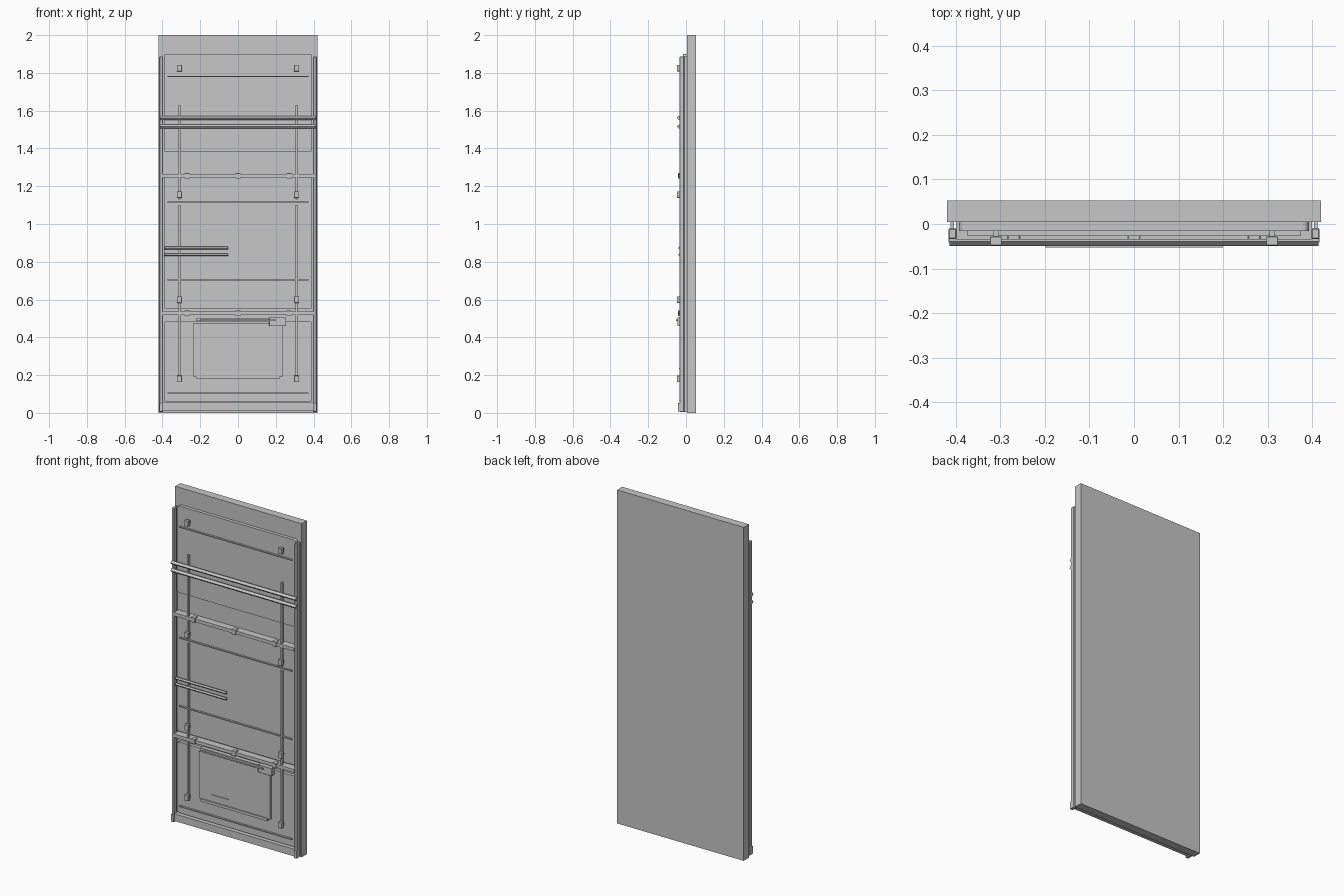
import bpy, bmesh, math

if "Cube" in bpy.data.objects:
    bpy.data.objects.remove(bpy.data.objects["Cube"])

grey = bpy.data.materials.new("light grey")
grey.diffuse_color = (0.57, 0.57, 0.57, 1)
grey.use_nodes = True
grey.node_tree.nodes["Principled BSDF"].inputs["Base Color"].default_value = grey.diffuse_color


def finish(name, bm):
    bmesh.ops.recalc_face_normals(bm, faces=bm.faces[:])
    me = bpy.data.meshes.new(name)
    bm.to_mesh(me)
    bm.free()
    me.materials.append(grey)
    ob = bpy.data.objects.new(name, me)
    bpy.context.collection.objects.link(ob)
    return ob


def box(name, x, y, z, bevel=0.0):
    """Box from (min, max) pairs."""
    bm = bmesh.new()
    bmesh.ops.create_cube(bm, size=1)
    for v in bm.verts:
        v.co = [a[0] + (c + 0.5) * (a[1] - a[0]) for a, c in zip((x, y, z), v.co)]
    if bevel:
        bmesh.ops.bevel(bm, geom=bm.edges[:], offset=bevel, segments=1, affect='EDGES')
    return finish(name, bm)


def rounded_panel(name, x, y, z, r=0.015, steps=4):
    """Upright panel with rounded corners in the xz plane."""
    bm = bmesh.new()
    corners = [(x[1] - r, z[1] - r), (x[0] + r, z[1] - r), (x[0] + r, z[0] + r), (x[1] - r, z[0] + r)]
    ring = []
    for i, (cx, cz) in enumerate(corners):
        for k in range(steps + 1):
            a = math.pi / 2 * (i + k / steps)
            ring.append(bm.verts.new((cx + r * math.cos(a), y[1], cz + r * math.sin(a))))
    face = bm.faces.new(ring)
    out = bmesh.ops.extrude_face_region(bm, geom=[face], use_keep_orig=True)
    for v in out["geom"]:
        if isinstance(v, bmesh.types.BMVert):
            v.co.y = y[0]
    return finish(name, bm)


def pointed_bar(name, x, z, h, back, shoulder, tip):
    """Bar along x with a pointed front."""
    profile = [(back, z - h), (back, z + h), (shoulder, z + h), (tip, z), (shoulder, z - h)]
    bm = bmesh.new()
    a, b = [[bm.verts.new((px, py, pz)) for py, pz in profile] for px in x]
    n = len(profile)
    bm.faces.new(a)
    bm.faces.new(b)
    for i in range(n):
        bm.faces.new((a[i], a[(i + 1) % n], b[(i + 1) % n], b[i]))
    return finish(name, bm)


# Main slab
box("slab", (-0.42, 0.42), (0.004, 0.053), (0, 2))

# Three raised panels
for name, z in (("upper_panel", (1.38, 1.90)), ("middle_panel", (0.55, 1.25)), ("lower_panel", (0.06, 0.485))):
    rounded_panel(name, (-0.393, 0.393), (-0.016, 0.004), z)

# Parts mirrored on both sides
for s, side in ((-1, "left"), (1, "right")):
    def mx(a, b):
        return tuple(sorted((s * a, s * b)))
    box(side + "_rail", mx(0.398, 0.417), (-0.034, -0.009), (0.005, 1.887), 0.003)
    box(side + "_rail_web", mx(0.404, 0.412), (-0.010, 0.005), (0.005, 1.887))
    box(side + "_rail_foot", mx(0.400, 0.416), (-0.042, -0.032), (0.008, 0.052))
    # Vertical rods
    for z in ((0.18, 0.52), (0.53, 1.10), (1.13, 1.63)):
        box(side + "_rod", mx(0.304, 0.315), (-0.033, -0.020), z)
    # Rod blocks with short stand-offs to the panel
    for z in (0.18, 0.60, 1.155, 1.825):
        box(side + "_block", mx(0.297, 0.323), (-0.048, -0.028), (z - 0.017, z + 0.017), 0.001)
        box(side + "_standoff", mx(0.304, 0.316), (-0.029, -0.015), (z - 0.01, z + 0.01))

# Bottom rail
box("bottom_rail", (-0.40, 0.40), (-0.032, 0.004), (0.012, 0.055))

# Cross rails and their clips
for z in (1.255, 0.527):
    box("cross_rail", (-0.40, 0.40), (-0.039, 0.004), (z - 0.010, z + 0.010))
    for x in (-0.27, 0, 0.27):
        box("rail_clip", (x - 0.014, x + 0.014), (-0.043, -0.014), (z - 0.015, z + 0.015), 0.002)

# Thin horizontal strips across the panels
for z in (0.105, 0.705, 1.115, 1.78):
    box("strip", (-0.374, 0.374), (-0.027, -0.015), (z - 0.003, z + 0.003))

# Two full-width guard bars
for z in (1.562, 1.516):
    pointed_bar("guard_bar", (-0.414, 0.414), z, 0.011, -0.034, -0.039, -0.049)

# Two short side bars
for z in (0.873, 0.837):
    pointed_bar("short_bar", (-0.388, -0.052), z, 0.007, -0.030, -0.036, -0.042)

# Lower hatch with trims, handle and latch
box("hatch", (-0.235, 0.235), (-0.033, -0.015), (0.19, 0.475))
box("hatch_bottom_trim", (-0.22, 0.22), (-0.040, -0.015), (0.18, 0.196))
box("hatch_top_trim", (-0.22, 0.22), (-0.040, -0.015), (0.486, 0.502))
box("hatch_handle", (-0.20, 0.20), (-0.053, -0.038), (0.487, 0.495))
box("hatch_latch", (0.165, 0.255), (-0.045, -0.015), (0.46, 0.506), 0.001)
box("hatch_slot", (-0.155, -0.035), (-0.037, -0.032), (0.232, 0.238))
